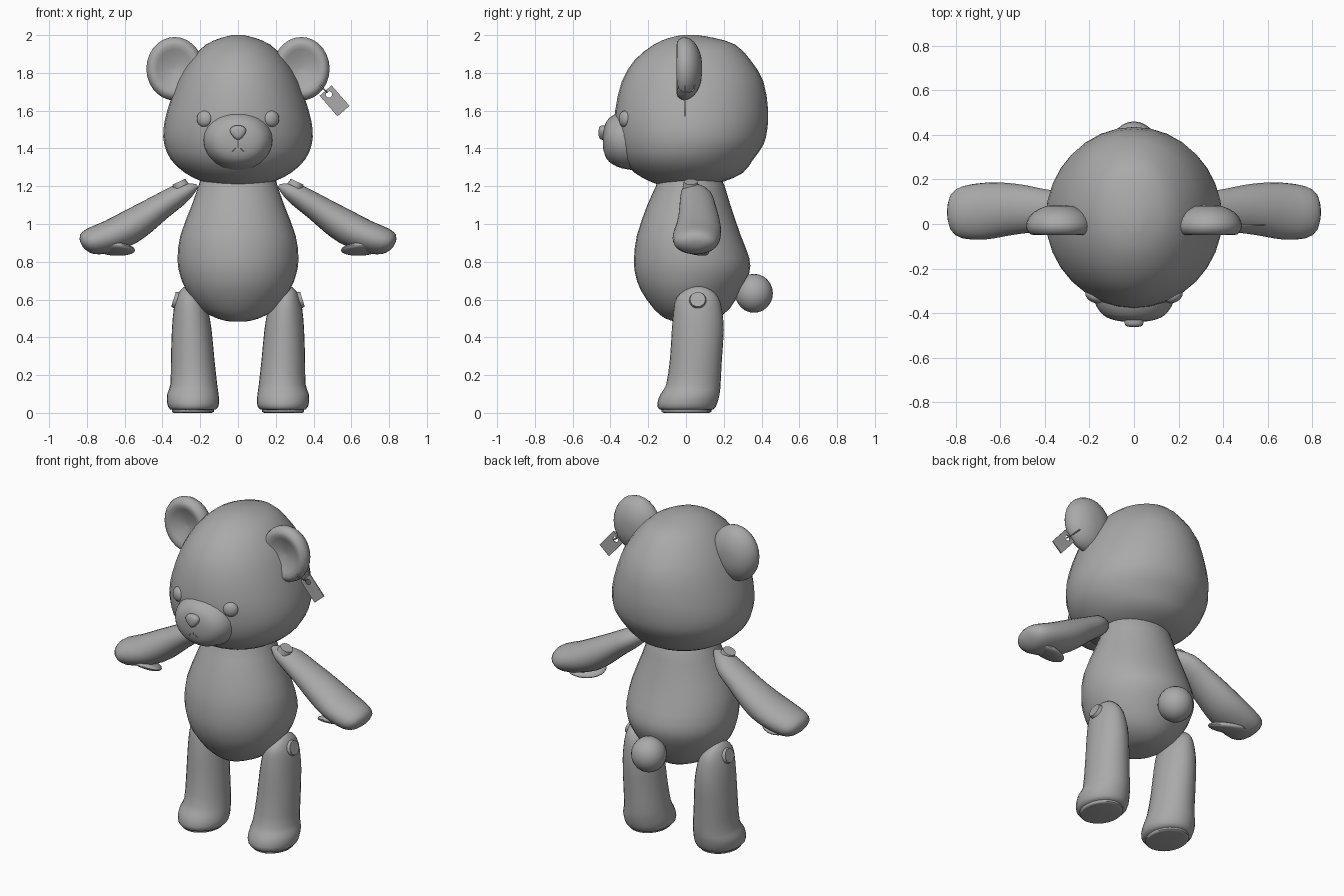
import bpy, bmesh, math
from mathutils import Vector, Matrix

if "Cube" in bpy.data.objects:
    bpy.data.objects.remove(bpy.data.objects["Cube"])

grey = bpy.data.materials.new("soft_grey")
grey.diffuse_color = (0.4, 0.4, 0.4, 1)
grey.use_nodes = True
grey.node_tree.nodes["Principled BSDF"].inputs["Base Color"].default_value = grey.diffuse_color


def finish(bm, name, angle=50):
    bmesh.ops.recalc_face_normals(bm, faces=bm.faces)
    me = bpy.data.meshes.new(name)
    bm.to_mesh(me)
    bm.free()
    ob = bpy.data.objects.new(name, me)
    bpy.context.collection.objects.link(ob)
    me.materials.append(grey)
    bpy.ops.object.select_all(action='DESELECT')
    ob.select_set(True)
    bpy.context.view_layer.objects.active = ob
    bpy.ops.object.shade_smooth_by_angle(angle=math.radians(angle))
    return ob


def refine(rows, steps=2):
    """Catmull-Rom in-between rows for a smoother loft."""
    out = []
    for i in range(len(rows) - 1):
        p = [rows[max(0, min(len(rows) - 1, i + k))] for k in (-1, 0, 1, 2)]
        for s in range(steps):
            t = s / steps
            out.append([0.5 * (2 * b + (c - a) * t + (2 * a - 5 * b + 4 * c - d) * t * t
                               + (3 * b - a - 3 * c + d) * t ** 3)
                        for a, b, c, d in zip(*p)])
    return out + [list(rows[-1])]


def loft(name, rows, place, seg=28):
    """Elliptical rings from rows (s, u0, u1, v0, v1); place maps (s, u, v) to a point."""
    bm = bmesh.new()
    rings = []
    for s, u0, u1, v0, v1 in refine(rows):
        ring = []
        for i in range(seg):
            a = 2 * math.pi * i / seg
            u = (u0 + u1) / 2 + (u1 - u0) / 2 * math.cos(a)
            v = (v0 + v1) / 2 + (v1 - v0) / 2 * math.sin(a)
            ring.append(bm.verts.new(place(s, u, v)))
        rings.append(ring)
    for r, q in zip(rings, rings[1:]):
        for i in range(seg):
            j = (i + 1) % seg
            bm.faces.new((r[i], r[j], q[j], q[i]))
    bm.faces.new(rings[0])
    bm.faces.new(rings[-1])
    return finish(bm, name)


def ball(name, loc, radii, normal=(0, 0, 1), seg=24):
    """Ellipsoid whose local z axis points along normal."""
    bm = bmesh.new()
    bmesh.ops.create_uvsphere(bm, u_segments=seg, v_segments=seg // 2, radius=1)
    rot = Vector(normal).to_track_quat('Z', 'Y').to_matrix().to_4x4()
    bm.transform(Matrix.Translation(loc) @ rot @ Matrix.Diagonal((*radii, 1)))
    return finish(bm, name)


def disc(name, loc, r, depth, normal):
    """Round button with a bevelled rim."""
    bm = bmesh.new()
    bmesh.ops.create_cone(bm, cap_ends=True, segments=20, radius1=r, radius2=r * 0.85, depth=depth)
    rot = Vector(normal).to_track_quat('Z', 'Y').to_matrix().to_4x4()
    bm.transform(Matrix.Translation(loc) @ rot)
    return finish(bm, name, 30)


def curve(name, splines, cyclic=True, **props):
    cu = bpy.data.curves.new(name, 'CURVE')
    for k, v in props.items():
        setattr(cu, k, v)
    for pts in splines:
        sp = cu.splines.new('POLY')
        sp.points.add(len(pts) - 1)
        for p, c in zip(sp.points, pts):
            p.co = (*c, 1)
        sp.use_cyclic_u = cyclic
    cu.materials.append(grey)
    ob = bpy.data.objects.new(name, cu)
    bpy.context.collection.objects.link(ob)
    return ob


def circle(r, n=20, x=0, y=0):
    return [(x + r * math.cos(2 * math.pi * i / n), y + r * math.sin(2 * math.pi * i / n), 0)
            for i in range(n)]


upright = lambda s, u, v: (u, v, s)

# Head: (z, half width, front y, back y)
head = [(1.2, .09, -.12, .1), (1.225, .19, -.19, .2), (1.27, .28, -.27, .3),
        (1.34, .355, -.335, .355), (1.42, .39, -.365, .41), (1.5, .395, -.375, .43),
        (1.6, .375, -.375, .435), (1.755, .32, -.34, .41), (1.87, .25, -.27, .34),
        (1.95, .17, -.17, .26), (1.985, .09, -.09, .15), (2.0, .03, -.02, .06)]
loft("head", [(z, -w, w, f, b) for z, w, f, b in head], upright, 32)

# Body
body = [(.485, .05, -.06, .1), (.5, .11, -.11, .16), (.55, .2, -.17, .23),
        (.65, .275, -.24, .29), (.74, .31, -.27, .335), (.82, .32, -.275, .335),
        (.94, .305, -.26, .29), (1.1, .245, -.205, .235), (1.2, .21, -.16, .205),
        (1.27, .19, -.14, .17)]
loft("body", [(z, -w, w, f, b) for z, w, f, b in body], upright, 32)
ball("tail", (0, .36, .633), (.1, .1, .103))

# Muzzle: rings stepping out toward the front
muzzle = [(-.25, .19, .165), (-.34, .18, .15), (-.39, .155, .128), (-.42, .12, .1),
          (-.435, .07, .06), (-.44, .02, .02)]
loft("muzzle", [(y, -w, w, 1.445 - h, 1.445 + h) for y, w, h in muzzle],
     lambda s, u, v: (u, s, v))

# Nose: rounded triangle
nose = [(-.41, 1), (-.445, 1), (-.458, .8), (-.463, .3)]
loft("nose", [(y, -k, k, -k, k) for y, k in nose],
     lambda s, u, v: (u * .05 * (.8 + .3 * v), s, 1.484 + .038 * v))

# Mouth stitches
curve("mouth", [[(0, -.438, 1.45), (0, -.438, 1.4)]]
      + [[(x * .012, -.437, 1.4), (x * .03, -.432, 1.383)] for x in (-1, 1)],
      cyclic=False, dimensions='3D', bevel_depth=.003, bevel_resolution=1)

# Limb and ear sections
leg = [(.014, .17, .31, -.09, .1), (.018, .118, .358, -.14, .145), (.05, .1, .375, -.152, .165),
       (.1, .103, .375, -.135, .178), (.15, .11, .358, -.105, .183), (.285, .125, .355, -.085, .19),
       (.44, .14, .35, -.075, .2), (.55, .16, .34, -.065, .19), (.61, .19, .325, -.05, .172),
       (.65, .23, .305, -.005, .135), (.668, .257, .283, .035, .09)]
arm = [(-.025, -.015, .005, .015, .04), (.03, -.045, .04, -.02, .095), (.1, -.065, .055, -.03, .14),
       (.2, -.085, .055, -.035, .158), (.3, -.11, .055, -.042, .175), (.4, -.125, .055, -.055, .185),
       (.5, -.115, .055, -.07, .185), (.6, -.09, .062, -.065, .17), (.645, -.055, .05, -.035, .14),
       (.662, -.015, .02, .02, .09)]
ear = [(.085, .05), (.08, .4), (.055, .75), (.025, .93), (-.01, 1), (-.038, .92),
       (-.05, .75), (-.03, .45), (-.015, .05)]

for side, sx in (("left", 1), ("right", -1)):
    # Face and ears
    ball(f"{side}_eye", (sx * .178, -.325, 1.557), (.043, .043, .027), (sx * .45, -.9, .05))
    loft(f"{side}_ear", [(y, -k, k, -k, k) for y, k in ear],
         lambda s, u, v: (sx * (.335 + .15 * u), s, 1.822 + .168 * v))

    # Legs with sole pad and joint button
    loft(f"{side}_leg", leg, lambda s, u, v: (sx * u, v, s))
    loft(f"{side}_sole", [(0.0, .14, .34, -.115, .12), (.006, .128, .35, -.13, .135),
                          (.03, .128, .35, -.13, .135)], lambda s, u, v: (sx * u, v, s))
    disc(f"{side}_leg_button", (sx * .327, .062, .597), .048, .03, (sx * .95, 0, .3))

    # Arms with paw pad and joint button
    loft(f"{side}_arm", arm, lambda s, u, v: (sx * (.24 + .888 * s + .46 * u), v,
                                              1.195 - .46 * s + .888 * u))
    ball(f"{side}_paw_pad", (sx * .655, .035, .868), (.115, .085, .025), (sx * .12, -.3, -.95))
    disc(f"{side}_arm_button", (sx * .307, .025, 1.21), .043, .03, (sx * .42, 0, .9))

# Ear ring and hanging tag with a punched hole
ring = curve("ear_ring", [circle(.045, 24)], dimensions='3D', bevel_depth=.004, bevel_resolution=1)
ring.location = (.44, 0, 1.728)
ring.rotation_euler = (0, math.radians(45), 0)
tag = curve("ear_tag", [[(-.072, -.042, 0), (.072, -.042, 0), (.072, .042, 0), (-.072, .042, 0)],
                        circle(.017, 16, -.045, 0)],
            dimensions='2D', fill_mode='BOTH', extrude=.003)
tag.matrix_world = (Matrix.Translation((.511, -.005, 1.652))
                    @ Matrix.Rotation(math.radians(90), 4, 'X')
                    @ Matrix.Rotation(math.radians(-49), 4, 'Z'))
